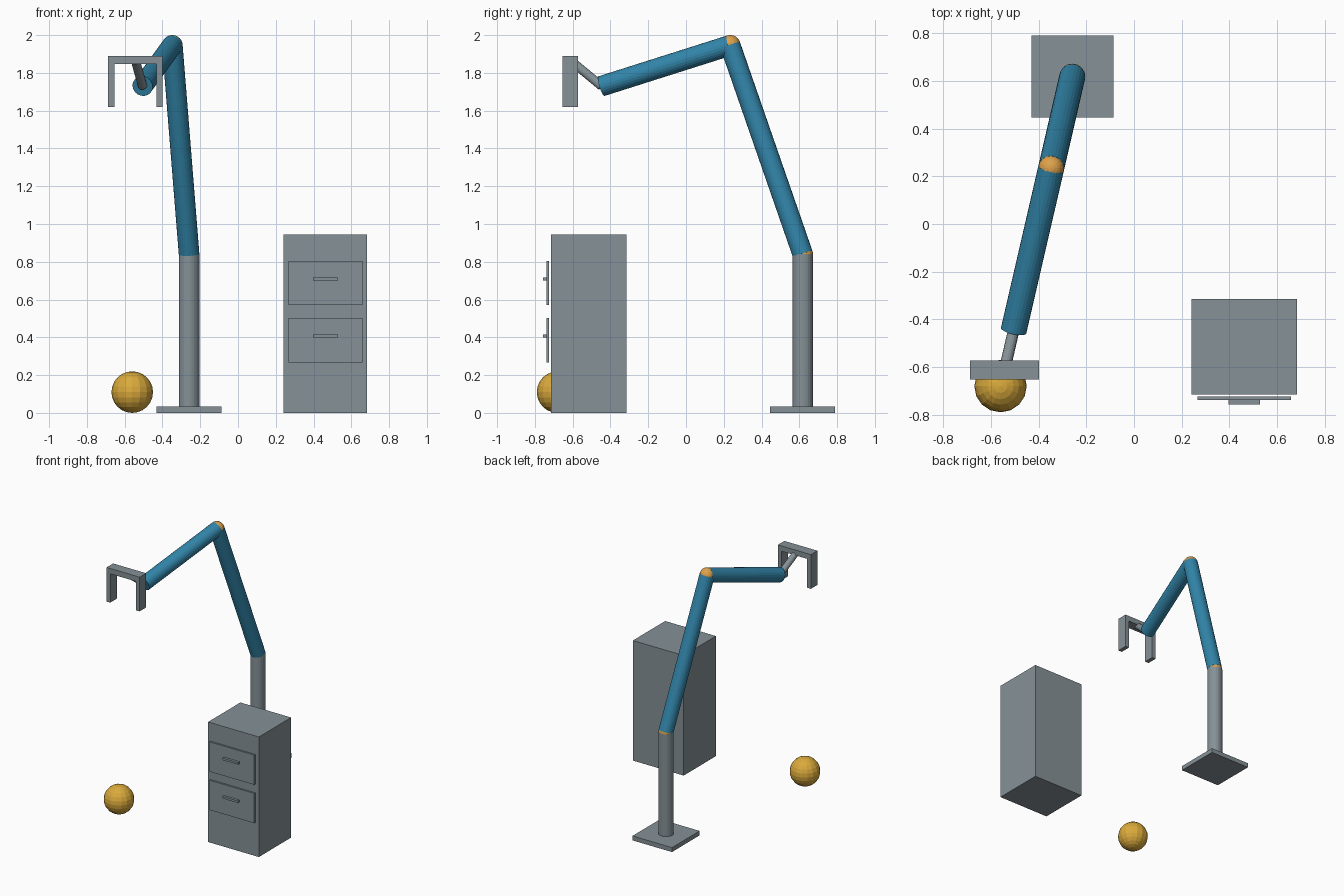
import bpy
from mathutils import Vector

if "Cube" in bpy.data.objects:
    bpy.data.objects.remove(bpy.data.objects["Cube"])


def material(name, rgb):
    m = bpy.data.materials.new(name)
    m.diffuse_color = (*rgb, 1)
    m.use_nodes = True
    m.node_tree.nodes["Principled BSDF"].inputs["Base Color"].default_value = m.diffuse_color
    return m


GREY = material("steel grey", (0.235, 0.285, 0.310))
BLUE = material("arm blue", (0.032, 0.235, 0.400))
ORANGE = material("joint orange", (0.73, 0.36, 0.07))
GOLD = material("ball gold", (0.70, 0.40, 0.045))


def finish(name, mat):
    o = bpy.context.object
    o.name = name
    o.data.materials.append(mat)
    return o


def box(name, lo, hi, mat=GREY):
    lo, hi = Vector(lo), Vector(hi)
    bpy.ops.mesh.primitive_cube_add(size=1, location=(lo + hi) / 2)
    bpy.context.object.scale = hi - lo
    return finish(name, mat)


def rod(name, a, b, r, mat, sides=24):
    a, b = Vector(a), Vector(b)
    bpy.ops.mesh.primitive_cylinder_add(vertices=sides, radius=r, depth=(b - a).length,
                                        location=(a + b) / 2)
    bpy.context.object.rotation_euler = (b - a).to_track_quat('Z', 'Y').to_euler()
    return finish(name, mat)


def ball(name, c, r, mat):
    bpy.ops.mesh.primitive_uv_sphere_add(segments=16, ring_count=12, radius=r, location=c)
    return finish(name, mat)


# Joint positions: the whole arm lies in one upright plane
R = 0.0545
BX, BY = -0.259, 0.618


def on_arm(y, z):
    return (BX + (y - BY) * 0.231, y, z)


shoulder = on_arm(BY, 0.84)
elbow = on_arm(0.234, 1.946)
wrist = on_arm(-0.447, 1.730)
hand = on_arm(-0.612, 1.866)

# Stand
box("base_plate", (BX - 0.172, BY - 0.172, 0), (BX + 0.172, BY + 0.172, 0.035))
rod("column", (BX, BY, 0.02), shoulder, R, GREY)

# Arm and joints
ball("shoulder_joint", shoulder, R, ORANGE)
rod("upper_arm", shoulder, elbow, R, BLUE)
ball("elbow_joint", elbow, R, ORANGE)
rod("forearm", elbow, wrist, R, BLUE)
rod("wrist_rod", wrist, hand, 0.024, GREY, 16)

# Gripper: a crossbar with two fingers
gx, y0, y1 = hand[0], -0.653, -0.572
box("gripper_bar", (gx - 0.144, y0, 1.847), (gx + 0.144, y1, 1.889))
for side, x in (("left", gx - 0.144), ("right", gx + 0.112)):
    box("gripper_finger_" + side, (x, y0, 1.62), (x + 0.032, y1, 1.85))

# Ball on the floor
ball("floor_ball", (-0.56, -0.68, 0.11), 0.11, GOLD)

# Cabinet with two drawers
box("cabinet", (0.241, -0.716, 0), (0.683, -0.315, 0.945))
for i, z in enumerate((0.385, 0.687)):
    box(f"drawer_front_{i}", (0.267, -0.738, z - 0.117), (0.658, -0.724, z + 0.117))
    box(f"drawer_handle_{i}", (0.396, -0.757, z + 0.015), (0.529, -0.736, z + 0.031))
